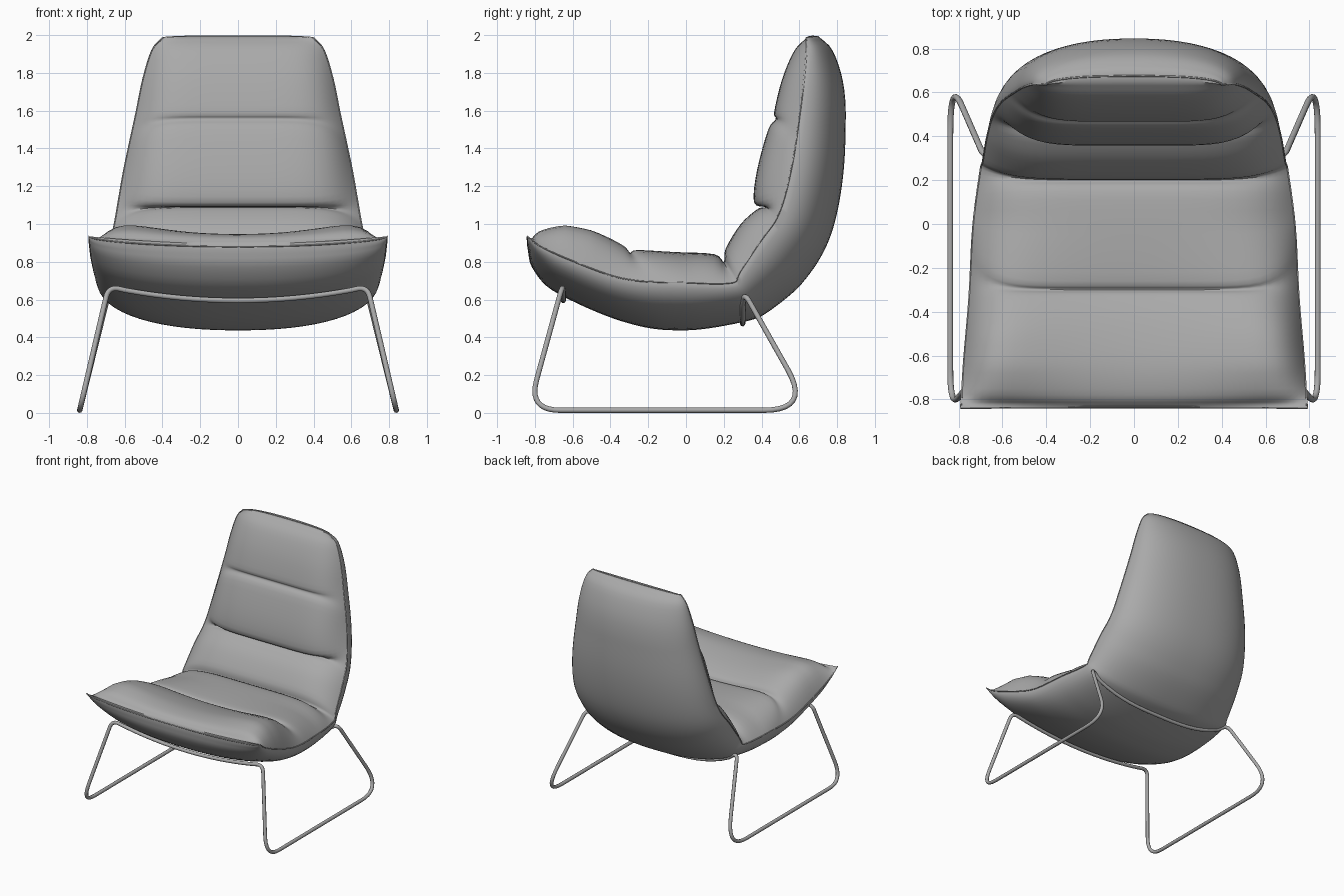
import bpy, bmesh, math
from mathutils import Vector

default = bpy.data.objects.get("Cube")
if default:
    bpy.data.objects.remove(default, do_unlink=True)


def make_material(name, rgb):
    mat = bpy.data.materials.new(name)
    mat.use_nodes = True
    colour = (*rgb, 1.0)
    mat.diffuse_color = colour
    mat.node_tree.nodes["Principled BSDF"].inputs["Base Color"].default_value = colour
    return mat


grey = make_material("soft grey", (0.4, 0.4, 0.4))


def hermite(keys, t):
    """Smooth interpolation through (station, values...) rows."""
    last = len(keys) - 1
    k = 0
    while k < last - 1 and keys[k + 1][0] <= t:
        k += 1

    def slope(i, c):
        a, b = keys[max(i - 1, 0)], keys[min(i + 1, last)]
        return (b[c] - a[c]) / (b[0] - a[0])

    a, b = keys[k], keys[k + 1]
    span = b[0] - a[0]
    s = (t - a[0]) / span
    out = []
    for c in range(1, len(a)):
        m0, m1 = slope(k, c) * span, slope(k + 1, c) * span
        out.append((2*s**3 - 3*s*s + 1) * a[c] + (s**3 - 2*s*s + s) * m0
                   + (3*s*s - 2*s**3) * b[c] + (s**3 - s*s) * m1)
    return out


# Centre line of the upholstered face (y, z), one line per cushion
cushions = [
    [(-.835, .895), (-.78, .935), (-.64, .945), (-.46, .91), (-.33, .86)],
    [(-.30, .825), (-.26, .845), (-.05, .85), (.15, .84)],
    [(.20, .80), (.21, .87), (.29, 1.0), (.38, 1.08)],
    [(.42, 1.09), (.36, 1.115), (.375, 1.28), (.435, 1.50)],
    [(.475, 1.555), (.467, 1.595), (.51, 1.77), (.575, 1.92), (.65, 1.995)],
]
face_line = [(i, *p) for i, p in enumerate(p for c in cushions for p in c)]
LAST = len(face_line) - 1

# Station, side seam (y, z), back centre line (y, z), half width
shell_line = [
    (0, -.84, .935, -.838, .865, .79),
    (1, -.775, .885, -.815, .77, .785),
    (2, -.64, .82, -.71, .65, .777),
    (4, -.34, .712, -.34, .485, .752),
    (7, 0, .69, 0, .437, .733),
    (9, .25, .69, .34, .49, .70),
    (10, .285, .745, .45, .545, .69),
    (11, .385, .895, .61, .68, .673),
    (13, .49, 1.05, .755, .91, .645),
    (15, .555, 1.28, .825, 1.20, .605),
    (18, .605, 1.60, .846, 1.58, .537),
    (19, .625, 1.77, .83, 1.76, .502),
    (20, .638, 1.92, .775, 1.92, .455),
    (LAST, .635, 1.985, .70, 1.995, .40),
]

HALF = 16      # samples from the middle to the seam
SUB = 4        # sections per station


def section(t):
    """Face points and back points, both running from -x to +x."""
    iy, iz = hermite(face_line, t)
    sy, sz, oy, oz, w = hermite(shell_line, t)
    front = max(0, min(1, -iy / 0.5))
    power = 2 + min(1, t) * (4 + 3 * front)
    saddle = 0.11 * front * min(1, t / 2)
    face, back = [], []
    for j in range(-HALF, HALF + 1):
        ang = j / HALF * math.pi / 2
        u = math.sin(ang)
        f = 1 - abs(u) ** power
        face.append(Vector((w * u, sy + (iy - sy) * f,
                            sz + (iz - sz) * f + saddle * u * u * f)))
        g = max(0, 1 - abs(u) ** 2.25) ** (1 / 2.25)
        back.append(Vector((w * u, sy + (oy - sy) * g, sz + (oz - sz) * g)))
    return face, back


# Padded shell: seat and backrest in one closed loft
sections = [section(i / SUB) for i in range(LAST * SUB + 1)]
bm = bmesh.new()
rings = []
for face, back in sections:
    top = [bm.verts.new(p) for p in face]
    low = [top[0]] + [bm.verts.new(p) for p in back[1:-1]] + [top[-1]]
    rings.append((top, low))


def quad(*verts):
    bm.faces.new(list(dict.fromkeys(verts)))


for (t0, l0), (t1, l1) in zip(rings, rings[1:]):
    for j in range(2 * HALF):
        quad(t0[j], t0[j + 1], t1[j + 1], t1[j])
        quad(l0[j], l1[j], l1[j + 1], l0[j + 1])
for top, low in (rings[0], rings[-1]):
    for j in range(2 * HALF):
        quad(top[j], low[j], low[j + 1], top[j + 1])
bmesh.ops.recalc_face_normals(bm, faces=bm.faces)
mesh = bpy.data.meshes.new("padded_shell")
bm.to_mesh(mesh)
bm.free()
shell = bpy.data.objects.new("padded_shell", mesh)
bpy.context.collection.objects.link(shell)
mesh.materials.append(grey)


def shade(obj, degrees):
    bpy.ops.object.select_all(action='DESELECT')
    obj.select_set(True)
    bpy.context.view_layer.objects.active = obj
    bpy.ops.object.shade_smooth_by_angle(angle=math.radians(degrees))


shade(shell, 50)


def tube(name, points, radius, sides):
    """Closed round tube through the points."""
    curve = bpy.data.curves.new(name, 'CURVE')
    curve.dimensions = '3D'
    curve.bevel_depth = radius
    curve.bevel_resolution = sides
    spline = curve.splines.new('POLY')
    spline.points.add(len(points) - 1)
    for sp, p in zip(spline.points, points):
        sp.co = (*p, 1)
    spline.use_cyclic_u = True
    curve.materials.append(grey)
    obj = bpy.data.objects.new(name, curve)
    bpy.context.collection.objects.link(obj)
    bpy.ops.object.select_all(action='DESELECT')
    obj.select_set(True)
    bpy.context.view_layer.objects.active = obj
    bpy.ops.object.convert(target='MESH')
    shade(bpy.context.object, 60)


# Seam piping around the edge of the shell
def end_edge(sec):
    return [(a + b) / 2 for a, b in zip(*sec)][1:-1]


right_seam = [s[0][0] for s in sections]
left_seam = [s[0][-1] for s in sections]
tube("seam_piping", right_seam + end_edge(sections[-1])
     + left_seam[::-1] + end_edge(sections[0])[::-1], 0.004, 1)


# Tubular frame: two side sleds joined by two curved bars under the seat
def rounded(prev, corner, nxt, cut):
    a = corner + (prev - corner).normalized() * cut
    b = corner + (nxt - corner).normalized() * cut
    steps = [i / 10 for i in range(11)]
    return [a * (1 - s)**2 + corner * 2 * s * (1 - s) + b * s * s for s in steps]


def bar(y, low, rise, power):
    xs = [0.6 * i / 8 for i in range(9)]
    return [Vector((x, y, low + rise * (x / 0.6)**power)) for x in xs]


front_bar = bar(-.65, .595, .055, 2)
rear_bar = bar(.30, .472, .10, 3)
corners = [
    (Vector((.685, -.655, .67)), .06),
    (Vector((.838, -.835, .014)), .17),
    (Vector((.838, .66, .014)), .25),
    (Vector((.685, .31, .635)), .06),
]
stops = [front_bar[-1]] + [c for c, cut in corners] + [rear_bar[-1]]
half = list(front_bar)
for i, (corner, cut) in enumerate(corners):
    half += rounded(stops[i], corner, stops[i + 2], cut)
half += rear_bar[::-1]
mirrored = [Vector((-p.x, p.y, p.z)) for p in half[-2:0:-1]]
tube("sled_frame", half + mirrored, 0.014, 3)
